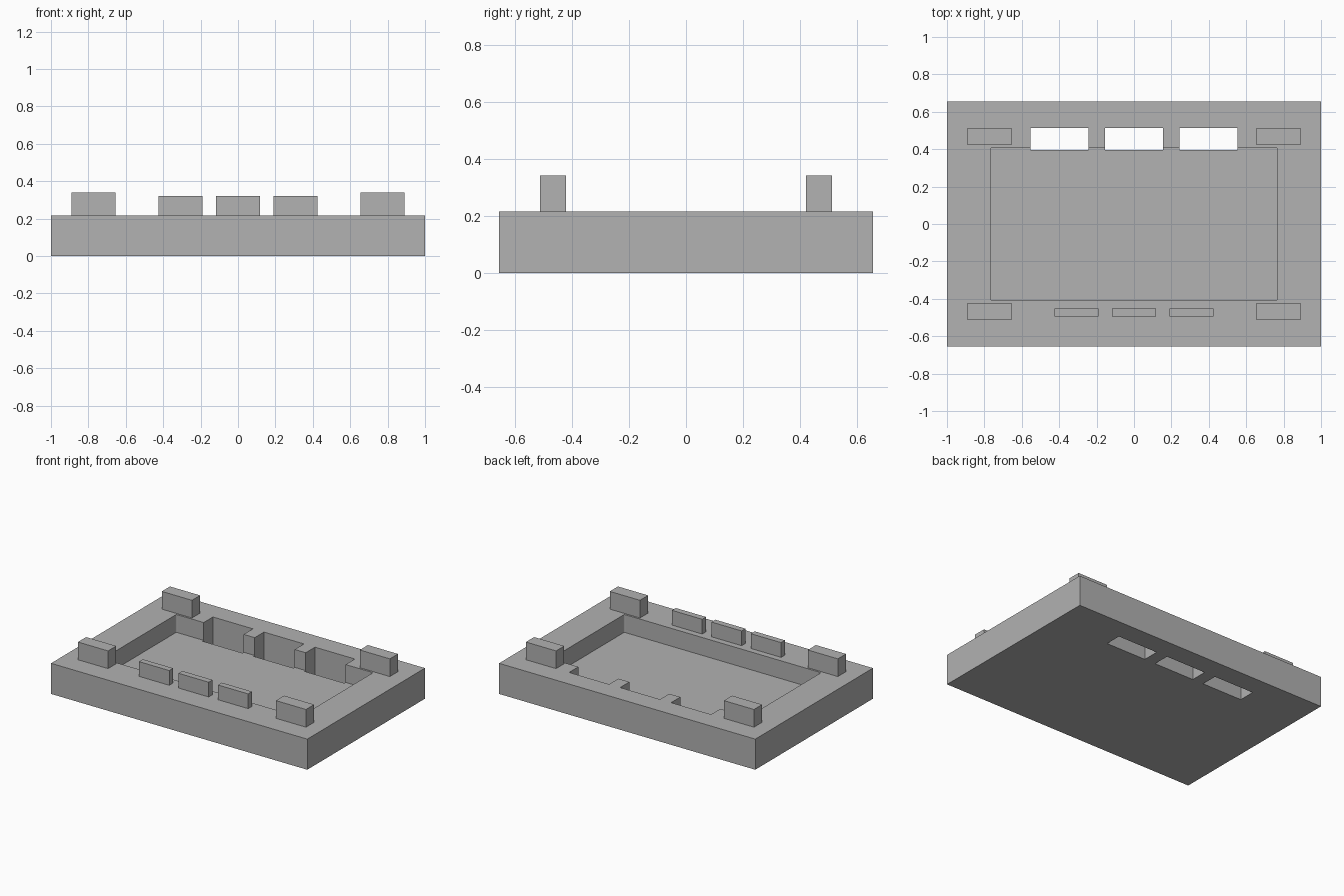
import bpy
import bmesh
from mathutils import Vector

cube = bpy.data.objects.get("Cube")
if cube:
    bpy.data.objects.remove(cube, do_unlink=True)

# Single matte grey
GREY = (0.445, 0.445, 0.445, 1.0)
grey = bpy.data.materials.new("grey")
grey.use_nodes = True
grey.diffuse_color = GREY
grey.node_tree.nodes["Principled BSDF"].inputs["Base Color"].default_value = GREY

TOP = 0.216      # rim height
FLOOR = 0.09     # recess floor height


def box(name, x, y, z, corner_radius=0):
    """Box from (min, max) ranges, optionally with rounded upright edges."""
    low, high = Vector((x[0], y[0], z[0])), Vector((x[1], y[1], z[1]))
    centre, size = (low + high) / 2, high - low
    bm = bmesh.new()
    bmesh.ops.create_cube(bm, size=1)
    bmesh.ops.scale(bm, vec=size, verts=bm.verts)
    if corner_radius:
        upright = [e for e in bm.edges
                   if abs(e.verts[0].co.z - e.verts[1].co.z) > size.z / 2]
        bmesh.ops.bevel(bm, geom=upright, offset=corner_radius, segments=3,
                        profile=0.5, affect='EDGES')
    mesh = bpy.data.meshes.new(name)
    bm.to_mesh(mesh)
    bm.free()
    mesh.materials.append(grey)
    obj = bpy.data.objects.new(name, mesh)
    obj.location = centre
    bpy.context.collection.objects.link(obj)
    return obj


def cut(target, cutter):
    """Subtract the cutter and discard it."""
    cutter.hide_render = True
    mod = target.modifiers.new("cut", 'BOOLEAN')
    mod.operation = 'DIFFERENCE'
    mod.solver = 'EXACT'
    mod.object = cutter
    bpy.context.view_layer.objects.active = target
    bpy.ops.object.modifier_apply(modifier=mod.name)
    bpy.data.objects.remove(cutter, do_unlink=True)


# Tray with a shallow recess
tray = box("tray", (-1, 1), (-0.656, 0.656), (0, TOP))
cut(tray, box("recess_cutter", (-0.768, 0.768), (-0.409, 0.409),
              (FLOOR, TOP + 0.1), corner_radius=0.01))

# Three slots through the floor along the back wall
for cx in (-0.398, 0, 0.398):
    cut(tray, box("slot_cutter", (cx - 0.156, cx + 0.156), (0.395, 0.512),
                  (-0.1, TOP + 0.1)))

# Tall block at each corner
for side, sx in (("right", -1), ("left", 1)):
    for end, sy in (("front", -1), ("back", 1)):
        xs = sorted((sx * 0.655, sx * 0.89))
        ys = sorted((sy * 0.422, sy * 0.513))
        box(f"{end}_{side}_corner_block", xs, ys, (TOP, 0.341))

# Three low tabs along the front rim
for label, cx in (("right", -0.308), ("middle", 0), ("left", 0.308)):
    box(f"front_{label}_tab", (cx - 0.118, cx + 0.118), (-0.495, -0.452),
        (TOP, 0.32))
